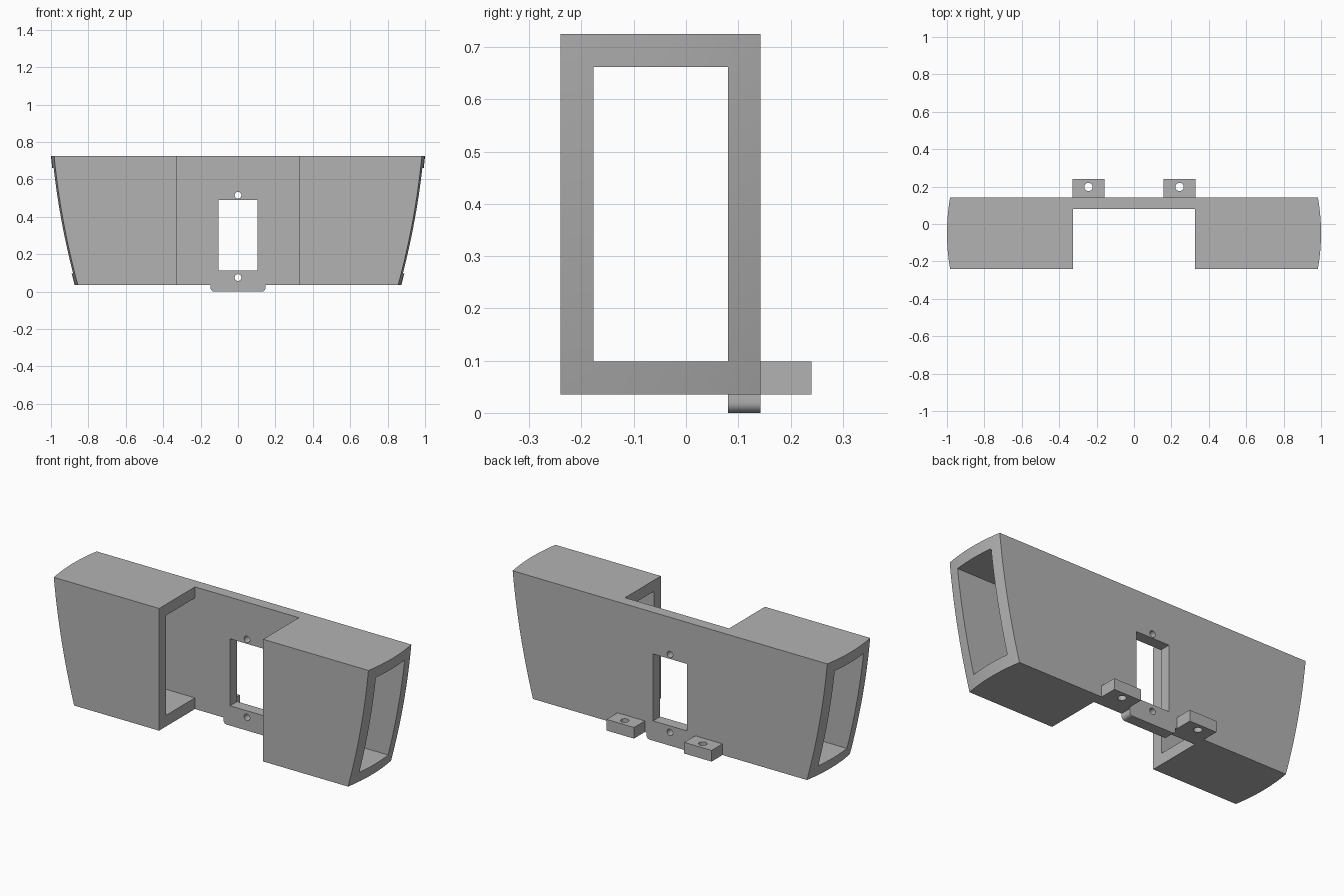
import bpy, bmesh, math
from mathutils import Matrix, Vector

cube = bpy.data.objects.get("Cube")
if cube:
    bpy.data.objects.remove(cube, do_unlink=True)

GREY = (0.45, 0.45, 0.45, 1)
grey = bpy.data.materials.new("plain grey")
grey.use_nodes = True
grey.diffuse_color = GREY
grey.node_tree.nodes["Principled BSDF"].inputs["Base Color"].default_value = GREY

FRONT, BACK, BOTTOM, TOP = -0.24, 0.143, 0.035, 0.725
PLATE_FRONT, WALL, NOTCH = 0.08, 0.063, 0.325


def add_object(name, bm):
    bmesh.ops.recalc_face_normals(bm, faces=bm.faces)
    mesh = bpy.data.meshes.new(name)
    bm.to_mesh(mesh)
    bm.free()
    mesh.materials.append(grey)
    obj = bpy.data.objects.new(name, mesh)
    bpy.context.collection.objects.link(obj)
    return obj


def box(name, low, high, rounded=0):
    low, high = Vector(low), Vector(high)
    bm = bmesh.new()
    bmesh.ops.create_cube(bm, size=1)
    for v in bm.verts:
        v.co = (low + high) / 2 + v.co * (high - low)
    if rounded:
        # round the two lower edges that run front to back
        edges = [e for e in bm.edges if all(abs(v.co.z - low.z) < 1e-5 for v in e.verts)
                 and abs(e.verts[0].co.x - e.verts[1].co.x) < 1e-5]
        bmesh.ops.bevel(bm, geom=edges, offset=rounded, segments=6, profile=0.5, affect='EDGES')
    return add_object(name, bm)


def rod(name, centre, radius, axis):
    bm = bmesh.new()
    bmesh.ops.create_cone(bm, cap_ends=True, segments=32, radius1=radius, radius2=radius, depth=0.3)
    turn = Matrix.Rotation(math.pi / 2, 4, 'X') if axis == 'Y' else Matrix()
    bm.transform(Matrix.Translation(centre) @ turn)
    return add_object(name, bm)


def combine(target, tool, operation):
    mod = target.modifiers.new(tool.name, 'BOOLEAN')
    mod.operation, mod.solver, mod.object = operation, 'EXACT', tool
    bpy.context.view_layer.objects.active = target
    bpy.ops.object.modifier_apply(modifier=mod.name)
    bpy.data.objects.remove(tool, do_unlink=True)


def end_x(y, z):
    # outer ends bulge front to back and flare upward
    t = (z - BOTTOM) / (TOP - BOTTOM)
    s = (y - (FRONT + BACK) / 2) / ((BACK - FRONT) / 2)
    return 0.873 + 0.127 * t + 0.06 * t * (1 - t) - 0.017 * s * s


# Main block with curved ends
bm = bmesh.new()
bmesh.ops.create_grid(bm, x_segments=12, y_segments=16, size=0.5)
for v in bm.verts:
    y = FRONT + (v.co.x + 0.5) * (BACK - FRONT)
    z = BOTTOM + (v.co.y + 0.5) * (TOP - BOTTOM)
    v.co = (-end_x(y, z), y, z)
grown = bmesh.ops.extrude_face_region(bm, geom=bm.faces[:], use_keep_orig=True)
for v in grown["geom"]:
    if isinstance(v, bmesh.types.BMVert):
        v.co.x = -v.co.x
bmesh.ops.dissolve_limit(bm, angle_limit=0.0005, verts=bm.verts, edges=bm.edges)
body = add_object("mount_body", bm)

# Front notch, tunnel through both pods, and window in the back plate
combine(body, box("notch", (-NOTCH, -1, -1), (NOTCH, PLATE_FRONT, 2)), 'DIFFERENCE')
combine(body, box("tunnel", (-2, FRONT + WALL, BOTTOM + WALL), (2, PLATE_FRONT, TOP - WALL)), 'DIFFERENCE')
combine(body, box("window", (-0.105, 0, 0.112), (0.105, 0.3, 0.49)), 'DIFFERENCE')

# Lower tab and rear brackets
combine(body, box("lower_tab", (-0.147, PLATE_FRONT, 0), (0.147, BACK, 0.06), 0.02), 'UNION')
for side in (-1, 1):
    low, high = sorted((side * 0.157, side * 0.328))
    combine(body, box("bracket", (low, 0.11, BOTTOM), (high, 0.24, 0.098)), 'UNION')
    combine(body, rod("bracket_hole", (side * 0.244, 0.198, 0.07), 0.022, 'Z'), 'DIFFERENCE')

# Screw holes above and below the window
for z in (0.515, 0.075):
    combine(body, rod("screw_hole", (0, 0.11, z), 0.018, 'Y'), 'DIFFERENCE')

bpy.ops.object.select_all(action='DESELECT')
body.select_set(True)
bpy.context.view_layer.objects.active = body
bpy.ops.object.shade_smooth_by_angle(angle=math.radians(30))
